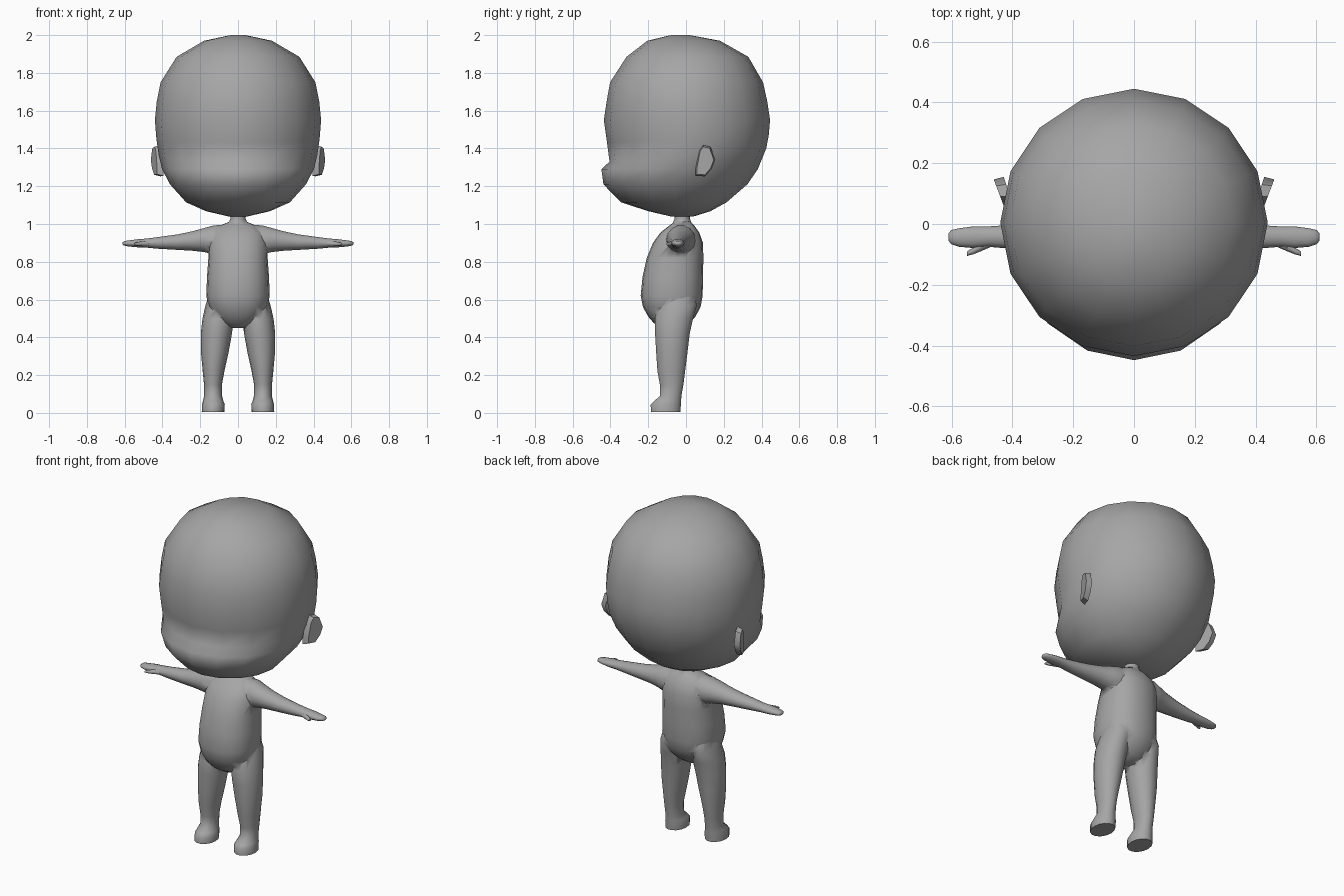
import bpy, bmesh, math

if "Cube" in bpy.data.objects:
    bpy.data.objects.remove(bpy.data.objects["Cube"])

skin = bpy.data.materials.new("grey_clay")
skin.diffuse_color = (0.38, 0.38, 0.38, 1)
skin.use_nodes = True
skin.node_tree.nodes["Principled BSDF"].inputs["Base Color"].default_value = skin.diffuse_color


def finish(name, bm, angle=60):
    bmesh.ops.recalc_face_normals(bm, faces=bm.faces)
    mesh = bpy.data.meshes.new(name)
    bm.to_mesh(mesh)
    bm.free()
    mesh.materials.append(skin)
    ob = bpy.data.objects.new(name, mesh)
    bpy.context.collection.objects.link(ob)
    activate(ob)
    bpy.ops.object.shade_smooth_by_angle(angle=math.radians(angle))
    return ob


def activate(ob):
    bpy.ops.object.select_all(action='DESELECT')
    ob.select_set(True)
    bpy.context.view_layer.objects.active = ob


def loft(name, rings, sides, axis='z', sign=1, power=1.0, angle=60):
    """Rings are (position, u0, u1, v0, v1[, tilt]); u, v are x, y or y, z."""
    bm = bmesh.new()
    loops = []
    for t, u0, u1, v0, v1, *tilt in rings:
        loop = []
        for i in range(sides):
            a = 2 * math.pi * i / sides
            c, s = math.cos(a), math.sin(a)
            u = (u0 + u1) / 2 + (u1 - u0) / 2 * math.copysign(abs(c) ** power, c)
            v = (v0 + v1) / 2 + (v1 - v0) / 2 * math.copysign(abs(s) ** power, s)
            w = t + (tilt[0] * s if tilt else 0)
            loop.append(bm.verts.new((sign * u, v, w) if axis == 'z' else (sign * w, u, v)))
        loops.append(loop)
    for a, b in zip(loops, loops[1:]):
        for i in range(sides):
            j = (i + 1) % sides
            bm.faces.new((a[i], a[j], b[j], b[i]))
    bm.faces.new(loops[0])
    bm.faces.new(loops[-1])
    return finish(name, bm, angle)


# Head: rounded skull with a shallow crease above the cheeks
head = [(1.04, .05, -.08, .04), (1.068, .17, -.20, .13), (1.115, .275, -.345, .215),
        (1.21, .36, -.437, .325), (1.29, .402, -.448, .38),
        (1.365, .42, -.405, .425, .035), (1.45, .432, -.418, .438, .02),
        (1.55, .44, -.435, .445), (1.65, .43, -.42, .43), (1.75, .41, -.402, .408),
        (1.885, .325, -.315, .33), (1.97, .18, -.205, .18), (2.0, .04, -.08, .02)]
loft("head", [(r[0], -r[1], r[1], *r[2:]) for r in head], 16, angle=80)

# Torso with rounded belly and sloping shoulders
torso = [(.45, .05, -.13, -.02), (.475, .095, -.17, .015), (.51, .13, -.20, .05),
         (.56, .155, -.228, .077), (.62, .168, -.24, .088), (.72, .164, -.23, .09),
         (.82, .157, -.208, .092), (.90, .155, -.175, .09), (.955, .14, -.135, .07),
         (.99, .10, -.09, .045), (1.012, .045, -.06, .025)]
body = loft("body", [(z, -w, w, f, b) for z, w, f, b in torso], 20, power=.88)

parts = [loft("neck", [(z, -r, r, -.02 - r, -.02 + r) for z, r in
                       ((.97, .07), (1.01, .048), (1.03, .04), (1.07, .045))], 12)]

# Leg and foot, shoulder to fingertips, and thumb for each side
leg = [(.005, .072, .192, -.188, -.028), (.045, .07, .191, -.189, -.025),
       (.062, .077, .186, -.172, -.024), (.09, .084, .179, -.138, -.023),
       (.15, .085, .180, -.140, -.012), (.22, .072, .187, -.153, -.003),
       (.32, .05, .196, -.16, .01), (.42, .032, .197, -.166, .022),
       (.50, .022, .188, -.168, .04), (.57, .03, .172, -.15, .06),
       (.64, .05, .15, -.11, .04)]
arm = [(.06, -.10, .05, .83, 1.0), (.13, -.105, .05, .838, .994),
       (.18, -.102, .035, .85, .980), (.24, -.094, .02, .857, .963),
       (.32, -.088, .008, .862, .946), (.42, -.08, -.004, .868, .932),
       (.48, -.075, -.008, .874, .924), (.53, -.079, -.008, .876, .92),
       (.575, -.075, -.014, .88, .914), (.602, -.066, -.02, .885, .91),
       (.611, -.054, -.032, .891, .903)]
thumb = [(.47, -.075, -.045, .882, .908), (.505, -.09, -.058, .882, .908),
         (.53, -.1, -.078, .884, .905), (.549, -.105, -.09, .888, .900)]
for side, s in (("left", 1), ("right", -1)):
    parts.append(loft(side + "_leg", leg, 14, sign=s))
    parts.append(loft(side + "_arm", arm, 14, 'x', s))
    parts.append(loft(side + "_thumb", thumb, 8, 'x', s))

# Join the limbs into one skin
for part in parts:
    mod = body.modifiers.new("join", 'BOOLEAN')
    mod.operation = 'UNION'
    mod.solver = 'EXACT'
    mod.object = part
    activate(body)
    bpy.ops.object.modifier_apply(modifier=mod.name)
    bpy.data.objects.remove(part)

# Ears: thin leaf outlines that flare outward toward the back
outline = [(.05, 1.255), (.05, 1.29), (.07, 1.39), (.09, 1.418), (.13, 1.408),
           (.155, 1.34), (.135, 1.29), (.10, 1.252)]
for side, s in (("left", 1), ("right", -1)):
    bm = bmesh.new()
    inner = [bm.verts.new((s * (.395 + (y - .05) * .32), y, z)) for y, z in outline]
    outer = [bm.verts.new((s * (.428 + (y - .05) * .32), .1 + (y - .1) * .85,
                           1.335 + (z - 1.335) * .9)) for y, z in outline]
    bm.faces.new(inner)
    bm.faces.new(outer)
    for i in range(len(outline)):
        j = (i + 1) % len(outline)
        bm.faces.new((inner[i], inner[j], outer[j], outer[i]))
    finish(side + "_ear", bm, 50)
